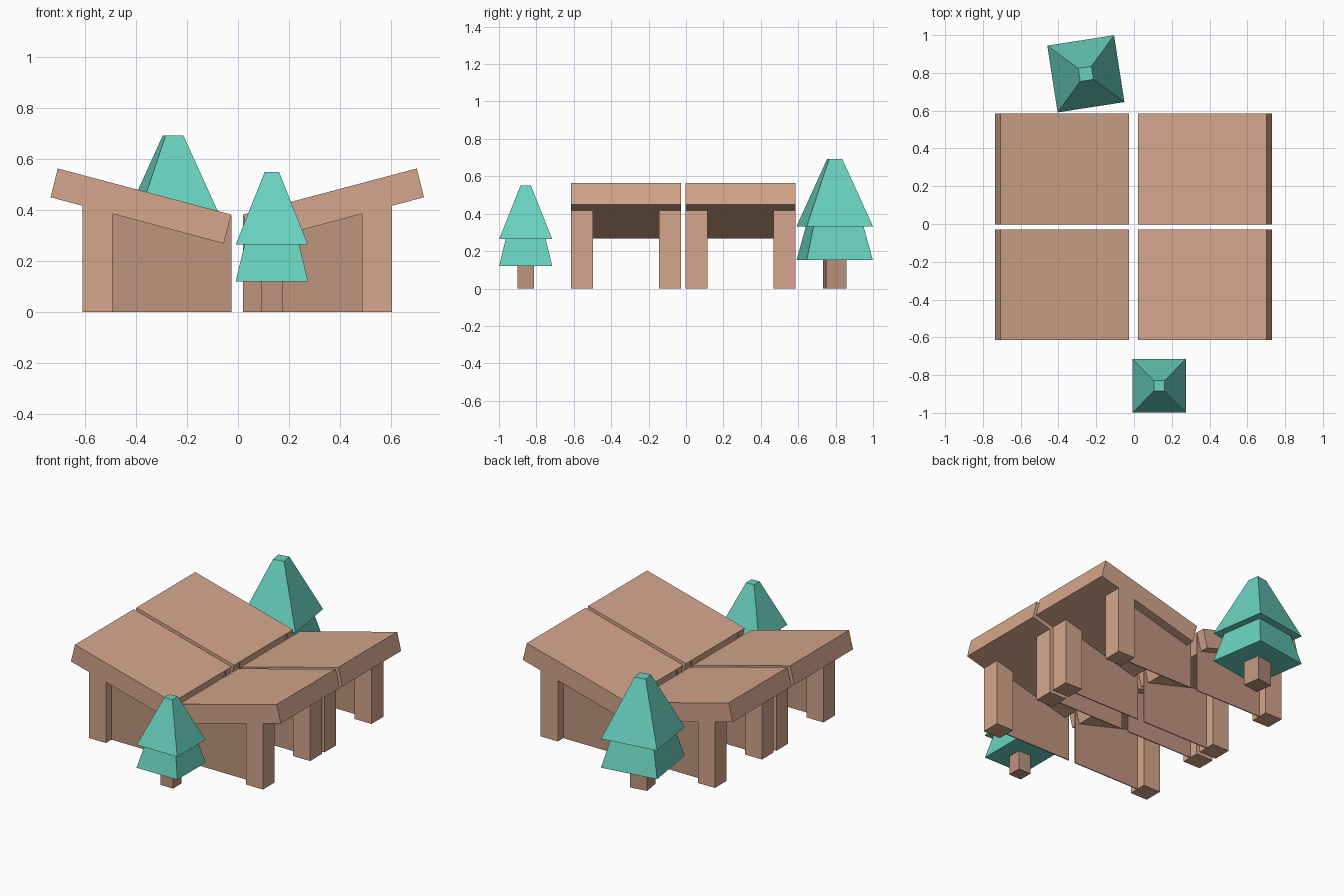
import bpy, bmesh, math

if "Cube" in bpy.data.objects:
    bpy.data.objects.remove(bpy.data.objects["Cube"])


def material(name, rgb):
    m = bpy.data.materials.new(name)
    m.diffuse_color = (*rgb, 1)
    m.use_nodes = True
    m.node_tree.nodes["Principled BSDF"].inputs["Base Color"].default_value = m.diffuse_color
    return m


WOOD = material("light_wood", (0.66, 0.38, 0.26))
DARK = material("dark_wood", (0.52, 0.30, 0.21))
LEAF = material("foliage_teal", (0.14, 0.64, 0.52))
CX = -0.003  # mirror plane of the shelters


def loft(name, rings, mat):
    """Closed solid between two rings with the same number of points."""
    bm = bmesh.new()
    a, b = [[bm.verts.new(p) for p in ring] for ring in rings]
    bm.faces.new(a)
    bm.faces.new(b)
    for i in range(len(a)):
        j = (i + 1) % len(a)
        bm.faces.new((a[i], a[j], b[j], b[i]))
    bmesh.ops.recalc_face_normals(bm, faces=bm.faces)
    mesh = bpy.data.meshes.new(name)
    bm.to_mesh(mesh)
    bm.free()
    mesh.materials.append(mat)
    ob = bpy.data.objects.new(name, mesh)
    bpy.context.collection.objects.link(ob)
    return ob


def prism(name, profile, side, y0, y1, mat):
    """Profile in x/z, mirrored by side, extruded along y."""
    return loft(name, [[(CX + side * u, y, z) for u, z in profile] for y in (y0, y1)], mat)


ROOF = [(0.053, 0.268), (0.733, 0.450), (0.705, 0.563), (0.023, 0.382)]
POST = [(0.489, 0), (0.608, 0), (0.608, 0.42), (0.489, 0.39)]
PANEL = [(0.023, 0), (0.495, 0), (0.495, 0.42), (0.023, 0.378)]
DEPTH, POST_D, THIN = 0.587, 0.117, 0.003

# four shelters: sloped roof, two outer posts, two recessed side panels
for row, y in (("front", -0.615), ("back", -0.002)):
    for col, side in (("left", -1), ("right", 1)):
        tag = f"{row}_{col}"
        prism(f"{tag}_roof", ROOF, side, y, y + DEPTH, WOOD)
        for k, py in enumerate((y, y + DEPTH - POST_D), 1):
            prism(f"{tag}_post_{k}", POST, side, py, py + POST_D, WOOD)
            mid = py + POST_D / 2
            prism(f"{tag}_panel_{k}", PANEL, side, mid - THIN, mid + THIN, DARK)


def frustum(name, h0, z0, h1, z1, mat):
    corners = ((-1, -1), (1, -1), (1, 1), (-1, 1))
    return loft(name, [[(h * a, h * b, z) for a, b in corners]
                       for h, z in ((h0, z0), (h1, z1))], mat)


# square-sided trees: trunk and two foliage tiers
def tree(name, x, y, scale, turn):
    for ob in (frustum(f"{name}_trunk", 0.043, 0, 0.043, 0.13, DARK),
               frustum(f"{name}_lower_foliage", 0.142, 0.12, 0.107, 0.265, LEAF),
               frustum(f"{name}_upper_foliage", 0.142, 0.264, 0.028, 0.55, LEAF)):
        ob.location = (x, y, 0)
        ob.scale = (scale,) * 3
        ob.rotation_euler.z = math.radians(turn)


tree("small_tree", 0.133, -0.857, 1.0, 0)
tree("large_tree", -0.255, 0.795, 1.26, 8.8)
